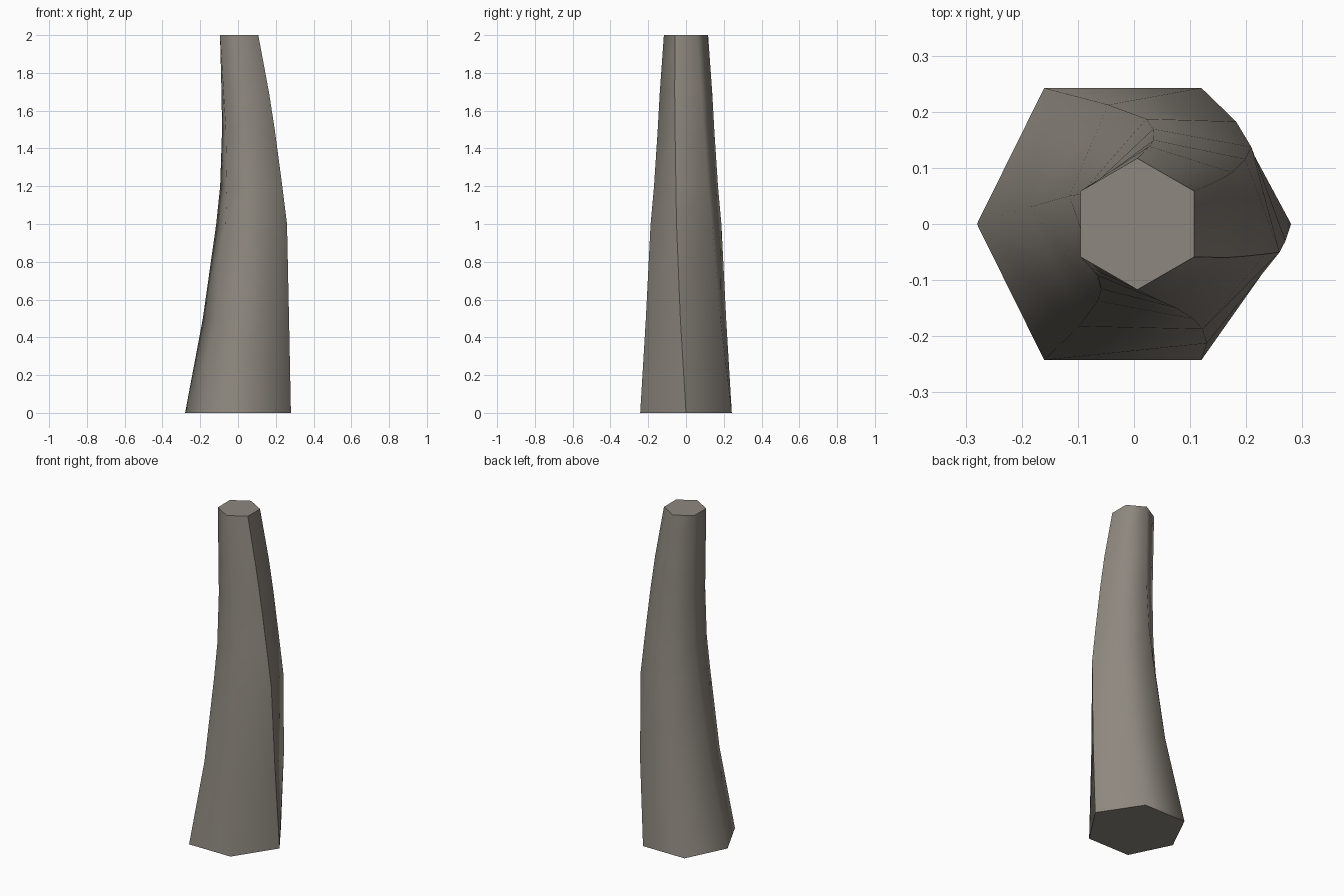
import bpy
import bmesh
from math import cos, sin, radians

cube = bpy.data.objects.get("Cube")
if cube:
    bpy.data.objects.remove(cube, do_unlink=True)

# Stone grey-brown material
mat = bpy.data.materials.new("warm_grey")
mat.use_nodes = True
colour = (0.27, 0.245, 0.21, 1.0)
mat.diffuse_color = colour
bsdf = mat.node_tree.nodes["Principled BSDF"]
bsdf.inputs["Base Color"].default_value = colour
bsdf.inputs["Roughness"].default_value = 0.9

SIDES = 6
TWIST = -15  # degrees per unit of height

# Cross-sections: height, centre x, radius
SECTIONS = [(0, 0, 0.28), (0.5, 0.042, 0.23), (1.0, 0.072, 0.194),
            (1.2, 0.07, 0.173), (1.5, 0.055, 0.151),
            (1.7, 0.038, 0.139), (2.0, 0.006, 0.117)]


def ring(bm, z, cx, r):
    verts = []
    for i in range(SIDES):
        a = radians(i * 360 / SIDES + TWIST * z)
        # the foot's side corners sit slightly back
        shift = -0.02 if z == 0 and i % 3 else 0
        verts.append(bm.verts.new((cx + r * cos(a) + shift, r * sin(a), z)))
    return verts


# Bent, twisted six-sided column
bm = bmesh.new()
rings = [ring(bm, *s) for s in SECTIONS]
for low, high in zip(rings, rings[1:]):
    for i in range(SIDES):
        j = (i + 1) % SIDES
        bm.faces.new((low[i], low[j], high[j], high[i]))

# End caps
caps = [bm.faces.new(rings[0][::-1]), bm.faces.new(rings[-1])]
for f in bm.faces:
    f.smooth = True

# Crisp rims and one crisp seam on the left side
for cap in caps:
    for e in cap.edges:
        e.smooth = False
for low, high in zip(rings, rings[1:]):
    bm.edges.get((low[0], high[0])).smooth = False

mesh = bpy.data.meshes.new("column")
bm.to_mesh(mesh)
bm.free()
mesh.materials.append(mat)
column = bpy.data.objects.new("column", mesh)
bpy.context.collection.objects.link(column)
